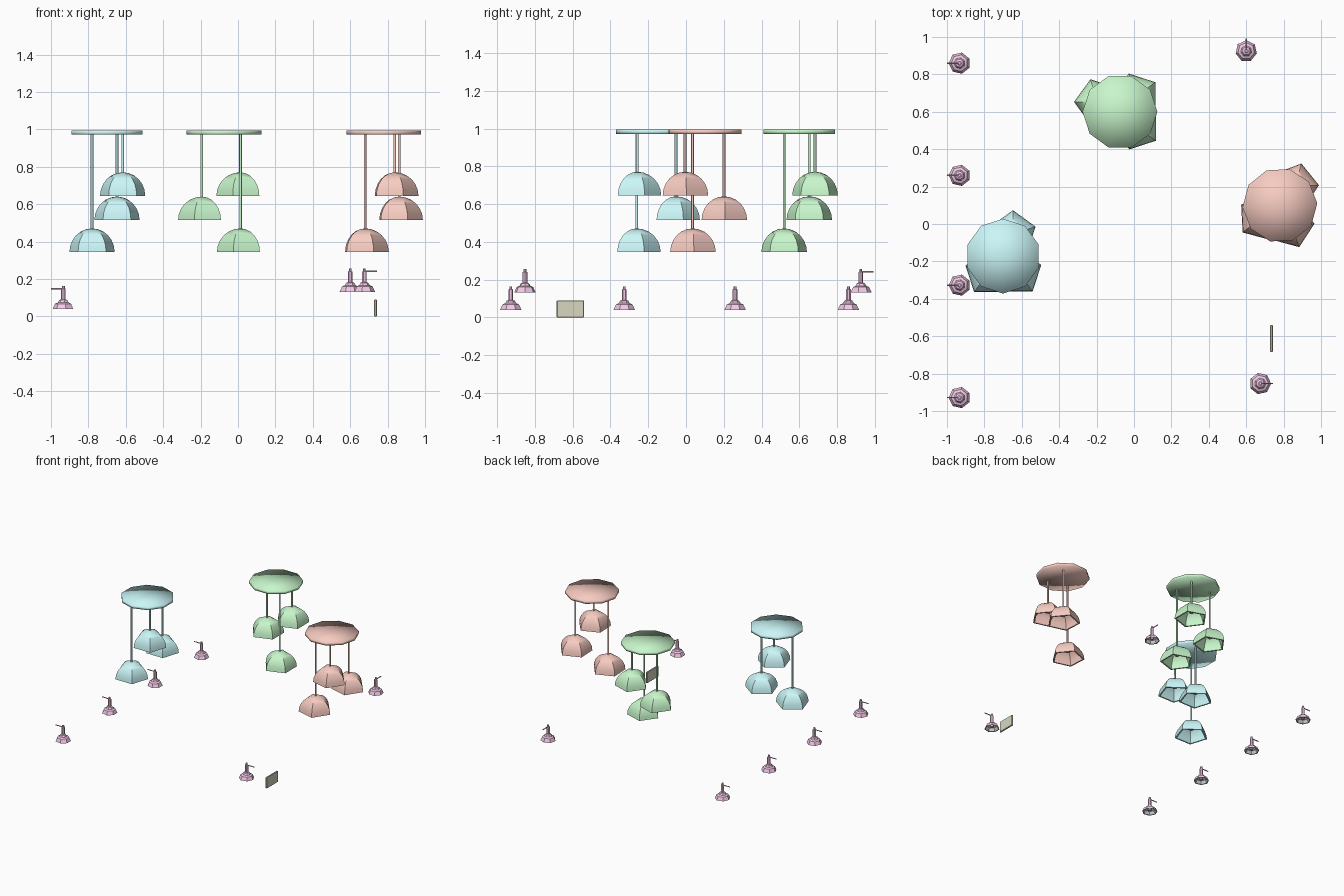
import bpy, bmesh
from math import sin, cos, pi, radians
from mathutils import Vector

if "Cube" in bpy.data.objects:
    bpy.data.objects.remove(bpy.data.objects["Cube"])


def material(name, rgb):
    m = bpy.data.materials.new(name)
    m.diffuse_color = (*rgb, 1)
    m.use_nodes = True
    m.node_tree.nodes["Principled BSDF"].inputs["Base Color"].default_value = m.diffuse_color
    return m


def lathe(name, profile, sides, loc, mat=None, start=90, smooth=40):
    """Spin an (r, z) profile into a closed or open low-poly surface."""
    bm = bmesh.new()
    rings = []
    for r, z in profile:
        if r == 0:
            rings.append([bm.verts.new((0, 0, z))] * sides)
        else:
            a = [radians(start) + 2 * pi * i / sides for i in range(sides)]
            rings.append([bm.verts.new((r * cos(t), r * sin(t), z)) for t in a])
    for lo, hi in zip(rings, rings[1:]):
        for i in range(sides):
            j = (i + 1) % sides
            quad = list(dict.fromkeys((lo[i], lo[j], hi[j], hi[i])))
            if len(quad) > 2:
                bm.faces.new(quad)
    bmesh.ops.recalc_face_normals(bm, faces=bm.faces)
    me = bpy.data.meshes.new(name)
    bm.to_mesh(me)
    bm.free()
    ob = bpy.data.objects.new(name, me)
    bpy.context.collection.objects.link(ob)
    ob.location = loc
    if mat:
        me.materials.append(mat)
    bpy.ops.object.select_all(action='DESELECT')
    ob.select_set(True)
    bpy.context.view_layer.objects.active = ob
    bpy.ops.object.shade_smooth_by_angle(angle=radians(smooth))
    return ob


def rod(name, a, b, r, mat, sides=8):
    a, b = Vector(a), Vector(b)
    d = b - a
    ob = lathe(name, [(0, 0), (r, 0), (r, d.length), (0, d.length)], sides, a, mat, smooth=60)
    ob.rotation_euler = d.to_track_quat('Z', 'Y').to_euler()
    return ob


# Pendant clusters: canopy, three rods, three five-sided domes with sockets
def dome(r, h):
    return [(r * sin(i * pi / 12) if i else 0, h * cos(i * pi / 12)) for i in range(7)]


SHADE = dome(0.127, 0.126) + dome(0.114, 0.114)[::-1]
DROPS = [("high", -46, 0.645), ("middle", 66, 0.515), ("low", 228, 0.345)]


def pendant(name, x, y, turn, mat):
    lathe(name + "_canopy", [(0, -.01), (.2, -.01), (.2, .012), (0, .012)], 10,
          (x, y, 0.982), mat, 90 + turn, 180)
    for tag, ang, z in DROPS:
        t = radians(ang + turn)
        r = 0.13 if tag == "middle" else 0.12
        px, py = x + r * cos(t), y + r * sin(t)
        lathe(f"{name}_{tag}_shade", SHADE, 5, (px, py, z), mat, 90 + turn)
        rod(f"{name}_{tag}_rod", (px, py, z + .12), (px, py, .975), .007, mat)
        rod(f"{name}_{tag}_socket", (px, py, z + .055), (px, py, z + .116), .018, None)


pendant("left_pendant", -0.70, -0.172, 0, material("cyan", (.60, .93, .94)))
pendant("back_pendant", -0.075, 0.60, 90, material("green", (.58, .93, .60)))
pendant("right_pendant", 0.78, 0.10, -15, material("coral", (.93, .60, .53)))

# Wall lamps: stepped bell shade, grey liner, neck and wall arm
pink = material("pink", (.90, .60, .80))
BELL = [(.058, 0), (.045, .028), (.030, .035), (.022, .048), (.013, .052), (.013, .108),
        (.008, .110), (.008, .124), (0, .124)]
LINER = [(.058, 0), (.052, .001), (.040, .025), (.020, .036), (0, .036)]


def wall_lamp(name, x, y, z, dx, dy):
    turn = 90 + (90 if dx < 0 else -90 if dx > 0 else 0)
    lathe(name + "_shade", BELL, 7, (x, y, z), pink, turn, 30)
    lathe(name + "_liner", LINER, 7, (x, y, z), None, turn, 30)
    rod(name + "_bulb", (x, y, z + .012), (x, y, z + .036), .012, None)
    rod(name + "_arm", (x, y, z + .109), (x + dx, y + dy, z + .109), .004, pink, 6)


for i, y in enumerate((0.86, 0.26, -0.327, -0.928)):
    wall_lamp(f"left_wall_lamp_{i + 1}", -0.933, y, 0.04, -0.067, 0)
wall_lamp("back_wall_lamp", 0.60, 0.925, 0.132, 0, 0.067)
wall_lamp("right_wall_lamp", 0.675, -0.853, 0.132, 0.069, 0)

# Small upright plate with a softened edge
bpy.ops.mesh.primitive_cube_add(size=1, location=(0.735, -0.612, 0.045))
plate = bpy.context.object
plate.name = "wall_plate"
plate.scale = (0.014, 0.145, 0.09)
bpy.ops.object.transform_apply(location=False, rotation=False, scale=True)
plate.data.materials.append(material("olive", (.68, .68, .53)))
bevel = plate.modifiers.new("edge", 'BEVEL')
bevel.width = 0.003
bevel.segments = 1
